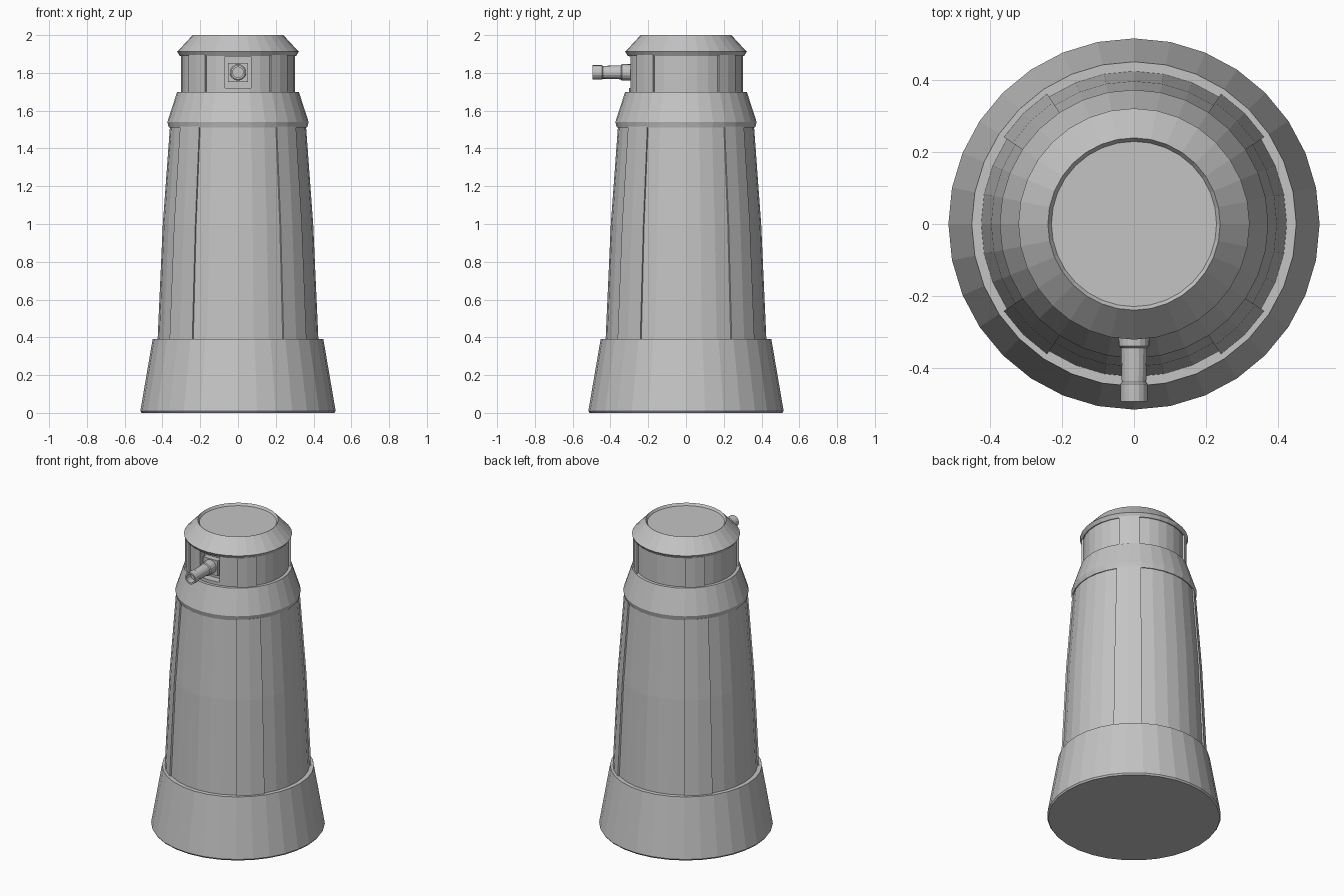
import bpy, bmesh, math
from mathutils import Matrix

if "Cube" in bpy.data.objects:
    bpy.data.objects.remove(bpy.data.objects["Cube"], do_unlink=True)

SIDES = 32
BARREL_Z = 1.803

grey = bpy.data.materials.new("plain_grey")
grey.use_nodes = True
colour = (0.55, 0.55, 0.55, 1)
grey.diffuse_color = colour
grey.node_tree.nodes["Principled BSDF"].inputs["Base Color"].default_value = colour


def finish(name, bm):
    bmesh.ops.remove_doubles(bm, verts=bm.verts, dist=1e-5)
    bmesh.ops.recalc_face_normals(bm, faces=bm.faces)
    mesh = bpy.data.meshes.new(name)
    bm.to_mesh(mesh)
    bm.free()
    mesh.materials.append(grey)
    obj = bpy.data.objects.new(name, mesh)
    bpy.context.collection.objects.link(obj)
    return obj


def sweep(name, profile, sides=SIDES, first=0, steps=None, matrix=None):
    """Turn a (radius, height) profile about z; a partial turn gives a capped rib."""
    bm = bmesh.new()
    full = steps is None
    steps = sides if full else steps
    cols = []
    for i in range(steps + 1):
        a = 2 * math.pi * (first + i) / sides
        cols.append([bm.verts.new((r * math.cos(a), r * math.sin(a), z))
                     for r, z in profile])
    n = len(profile)
    for c, d in zip(cols, cols[1:]):
        for j in range(n - 1 if full else n):
            k = (j + 1) % n
            loop = [c[j], d[j], d[k], c[k]]
            if profile[j][0] == 0:
                loop = [c[j], d[k], c[k]]
            elif profile[k][0] == 0:
                loop = [c[j], d[j], c[k]]
            bm.faces.new(loop)
    if not full:
        bm.faces.new(cols[0])
        bm.faces.new(cols[-1])
    if matrix:
        bm.transform(matrix)
    return finish(name, bm)


def box(name, size, centre):
    bm = bmesh.new()
    bmesh.ops.create_cube(bm, size=1, matrix=Matrix.Translation(centre)
                          @ Matrix.Diagonal((*size, 1)))
    return finish(name, bm)


# Stacked tower sections
sweep("base", [(0, 0), (0.51, 0), (0.517, 0.01), (0.452, 0.39), (0, 0.39)])
sweep("tower_body", [(0, 0.38), (0.426, 0.38), (0.398, 1.0), (0.36, 1.52), (0, 1.52)])
sweep("collar", [(0, 1.51), (0.366, 1.51), (0.374, 1.54), (0.322, 1.70), (0, 1.70)])
turret = sweep("turret", [(0, 1.69), (0.302, 1.69), (0.302, 1.90), (0, 1.90)])
sweep("cap", [(0, 1.89), (0.308, 1.89), (0.322, 1.912), (0.24, 2.0),
              (0.23, 1.985), (0, 1.985)])

# Diagonal ribs on the body and the turret
corners = ("back_left", "back_right", "front_right", "front_left")
for i, corner in enumerate(corners):
    start = 3 + 8 * i
    sweep("body_rib_" + corner,
          [(0.35, 0.385), (0.436, 0.385), (0.407, 1.0), (0.369, 1.515), (0.34, 1.515)],
          first=start, steps=2)
    sweep("turret_rib_" + corner,
          [(0.28, 1.695), (0.314, 1.695), (0.314, 1.895), (0.28, 1.895)],
          first=start, steps=2)

# Gun opening cut into the turret front
cutter = box("opening_cutter", (0.14, 0.2, 0.168), (0, -0.35, 1.804))
cutter.hide_render = True
cutter.hide_viewport = True
cut = turret.modifiers.new("gun_opening", "BOOLEAN")
cut.operation = "DIFFERENCE"
cut.object = cutter
cut.solver = "EXACT"

# Gun mount and hollow barrel pointing forward
box("gun_mount", (0.106, 0.05, 0.1), (0, -0.262, BARREL_Z))
forward = Matrix.Translation((0, 0, BARREL_Z)) @ Matrix.Rotation(math.pi / 2, 4, "X")
sweep("gun_barrel", [(0, 0.26), (0.044, 0.26), (0.043, 0.34), (0.037, 0.345),
                     (0.034, 0.44), (0.038, 0.445), (0.038, 0.495),
                     (0.028, 0.495), (0.028, 0.45), (0, 0.45)],
      sides=16, matrix=forward)
